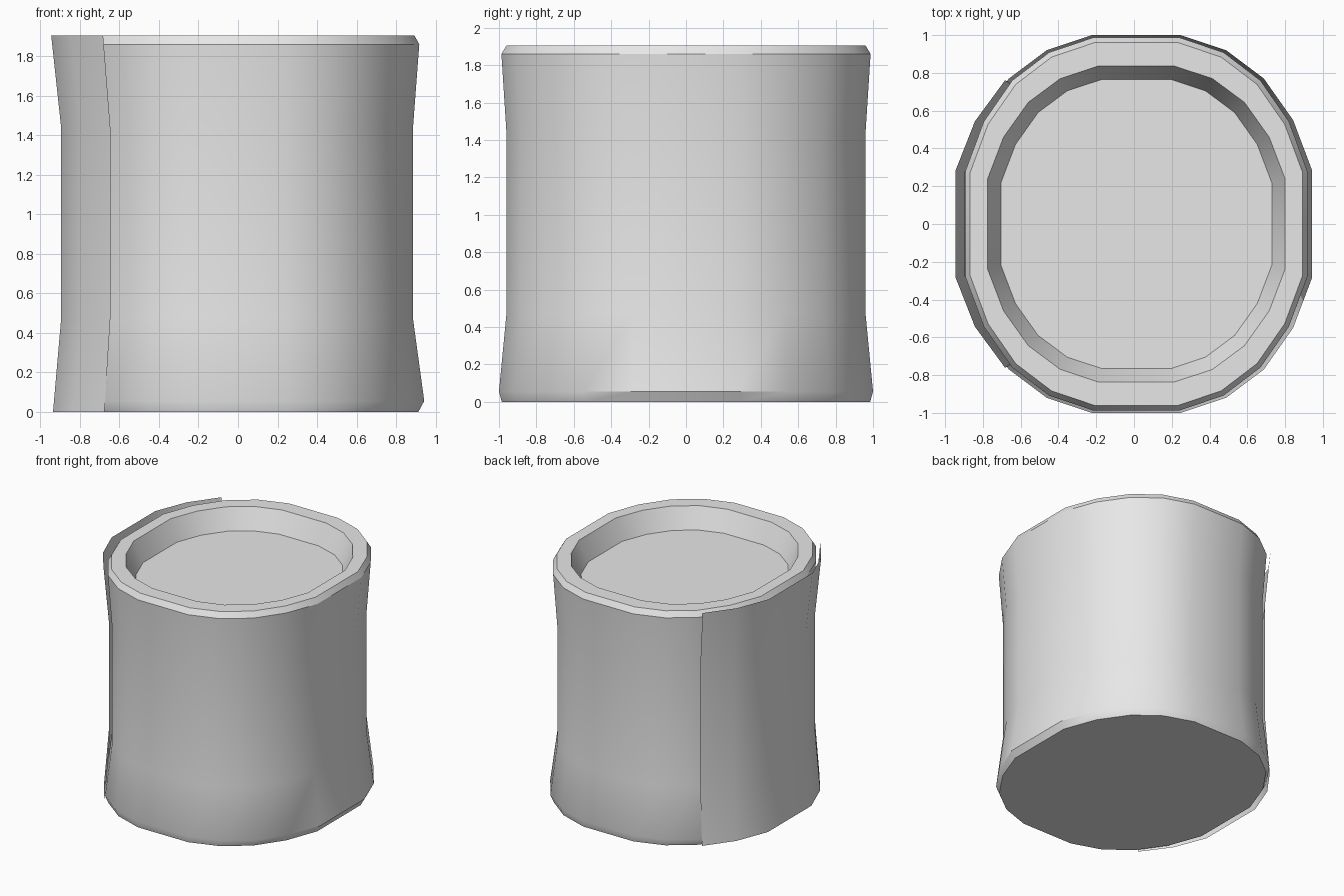
import bpy
import bmesh

if "Cube" in bpy.data.objects:
    bpy.data.objects.remove(bpy.data.objects["Cube"])

CENTRE_X = 0.0125

# One quadrant of the rounded cross-section, from the y side to the x side
QUADRANT = [(0.235, 1.0), (0.475, 0.92), (0.675, 0.77), (0.83, 0.55), (0.93, 0.285)]
SECTION = (QUADRANT
           + [(x, -y) for x, y in reversed(QUADRANT)]
           + [(-x, -y) for x, y in QUADRANT]
           + [(-x, y) for x, y in reversed(QUADRANT)])
SECTION.reverse()  # counter-clockwise

grey = bpy.data.materials.new("plain grey")
grey.diffuse_color = (0.8, 0.8, 0.8, 1.0)
grey.use_nodes = True
grey.node_tree.nodes["Principled BSDF"].inputs["Base Color"].default_value = grey.diffuse_color


def loft(name, outline, levels, closed):
    """Stack scaled copies of an outline: levels are (x scale, y scale, z)."""
    bm = bmesh.new()
    rings = [[bm.verts.new((CENTRE_X + x * sx, y * sy, z)) for x, y in outline]
             for sx, sy, z in levels]
    n = len(outline)
    for low, high in zip(rings, rings[1:]):
        for i in range(n if closed else n - 1):
            j = (i + 1) % n
            bm.faces.new((low[i], low[j], high[j], high[i]))
    if closed:
        bm.faces.new(rings[0][::-1])
        bm.faces.new(rings[-1])
    mesh = bpy.data.meshes.new(name)
    bm.to_mesh(mesh)
    bm.free()
    obj = bpy.data.objects.new(name, mesh)
    bpy.context.collection.objects.link(obj)
    mesh.materials.append(grey)
    bpy.ops.object.select_all(action='DESELECT')
    obj.select_set(True)
    bpy.context.view_layer.objects.active = obj
    bpy.ops.object.shade_smooth_by_angle(angle=0.56)
    return obj


# Waisted container with bevelled ends and a recessed lid
loft("container_body", SECTION, [
    (0.968, 0.985, 0.0),
    (1.0, 1.0, 0.055),
    (0.939, 0.96, 0.47),
    (0.939, 0.96, 1.44),
    (0.973, 0.987, 1.86),
    (0.946, 0.96, 1.905),
    (0.847, 0.837, 1.905),
    (0.771, 0.766, 1.74),
], closed=True)

# Thin sheet wrapped around the left side
left_side = [p for p in SECTION if p[0] < -0.6]
loft("wrap_label", left_side, [
    (1.02, 0.985, 0.0),
    (0.976, 0.96, 0.47),
    (0.976, 0.96, 1.44),
    (1.03, 0.988, 1.905),
], closed=False)
